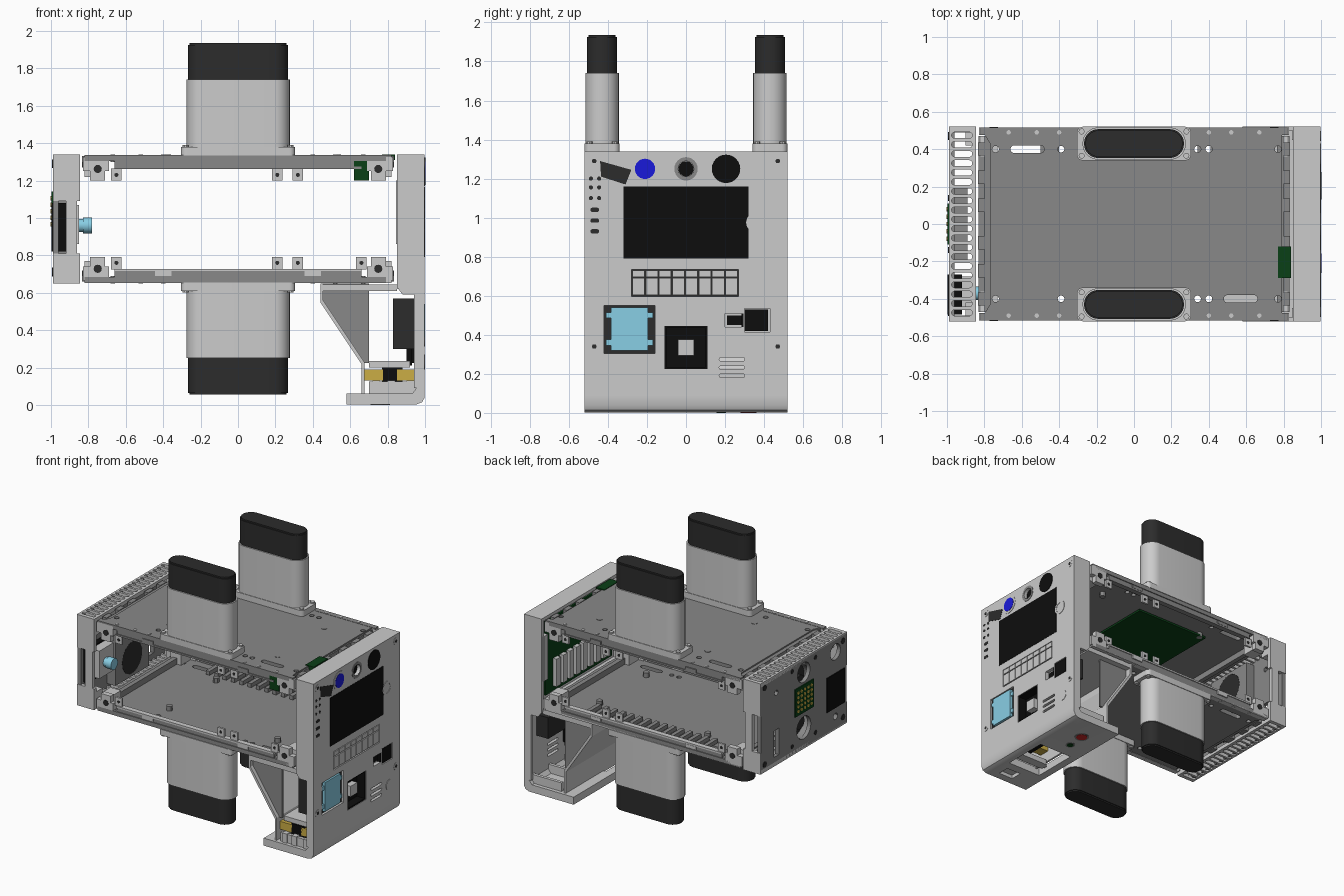
import bpy, bmesh, math
from mathutils import Vector

if "Cube" in bpy.data.objects:
    bpy.data.objects.remove(bpy.data.objects["Cube"])

def mat(name, r, g, b):
    m = bpy.data.materials.new(name)
    m.diffuse_color = (r, g, b, 1)
    m.use_nodes = True
    m.node_tree.nodes["Principled BSDF"].inputs["Base Color"].default_value = m.diffuse_color
    return m

DARK = mat("dark_grey", .25, .25, .25)
CHAR = mat("charcoal", .025, .025, .025)
BLACK = mat("black", .004, .004, .004)
CYAN = mat("cyan", .25, .62, .78)
BLUE = mat("blue", .01, .01, .7)
GREEN = mat("board_green", .003, .05, .008)
GOLD = mat("gold", .6, .42, .06)
RED = mat("red", .6, .02, .02)

# Every solid is a 2D profile swept along an axis: (points, axis, start, end)
def box(x0, x1, y0, y1, z0, z1):
    return ([(x0, y0), (x1, y0), (x1, y1), (x0, y1)], 'z', z0, z1)

def cyl(u, v, r, axis, a, b, n=24):
    return ([(u + r*math.cos(2*math.pi*i/n), v + r*math.sin(2*math.pi*i/n)) for i in range(n)], axis, a, b)

def rrect(u0, u1, v0, v1, r, axis, a, b, n=8):
    pts = []
    for k, (cu, cv) in enumerate([(u1-r, v1-r), (u0+r, v1-r), (u0+r, v0+r), (u1-r, v0+r)]):
        for i in range(n + 1):
            t = math.pi/2*(k + i/n)
            pts.append((cu + r*math.cos(t), cv + r*math.sin(t)))
    return (pts, axis, a, b)

PLACE = {'x': lambda u, v, w: (w, u, v), 'y': lambda u, v, w: (u, w, v), 'z': lambda u, v, w: (u, v, w)}

def shade(ob):
    bpy.ops.object.select_all(action='DESELECT')
    bpy.context.view_layer.objects.active = ob
    ob.select_set(True)
    bpy.ops.object.shade_smooth_by_angle(angle=math.radians(30))

def make(name, solids, material=None, flip=False):
    bm = bmesh.new()
    for pts, axis, a, b in solids:
        rings = []
        for w in (a, b):
            ring = []
            for u, v in pts:
                co = Vector(PLACE[axis](u, v, w))
                if flip:
                    co.z = 1.99 - co.z
                ring.append(bm.verts.new(co))
            rings.append(ring)
        lo, hi = rings
        n = len(pts)
        bm.faces.new(lo)
        bm.faces.new(hi)
        for i in range(n):
            bm.faces.new((lo[i], lo[(i+1) % n], hi[(i+1) % n], hi[i]))
    bmesh.ops.recalc_face_normals(bm, faces=bm.faces)
    me = bpy.data.meshes.new(name)
    bm.to_mesh(me)
    bm.free()
    ob = bpy.data.objects.new(name, me)
    bpy.context.collection.objects.link(ob)
    if material:
        me.materials.append(material)
    shade(ob)
    return ob

def cut(ob, solids, flip=False):
    c = make("cutter", solids, None, flip)
    c.hide_render = True
    m = ob.modifiers.new("cut", 'BOOLEAN')
    m.object, m.solver = c, 'EXACT'
    bpy.context.view_layer.objects.active = ob
    bpy.ops.object.modifier_move_to_index(modifier=m.name, index=0)
    bpy.ops.object.modifier_apply(modifier=m.name)
    bpy.data.objects.remove(c)
    shade(ob)

# Two mirrored decks with rails, corner brackets and stadium-shaped legs
for deck, flip in (("top", False), ("bottom", True)):
    outline = [(-.82, -.515), (.79, -.515), (.79, .515), (-.82, .515), (-.77, .43), (-.77, -.43)]
    plate = make(deck + "_plate", [(outline, 'z', 1.305, 1.335)], DARK, flip)
    holes = [cyl(x, s*.4, .018, 'z', 1.2, 1.4, 12) for s in (-1, 1) for x in (-.74, -.39, .34, .4, .77)]
    holes += [rrect(s*.57-.09, s*.57+.09, -s*.4-.02, -s*.4+.02, .019, 'z', 1.2, 1.4) for s in (-1, 1)]
    cut(plate, holes, flip)
    make(deck + "_standoffs", [cyl(x, y, .022, 'z', 1.27, 1.338, 12) for x in (-.38, .53) for y in (-.28, .28)], DARK, flip)
    make(deck + "_plate_screws", [cyl(x, s*.49, .012, 'z', 1.3, 1.34, 10) for s in (-1, 1)
         for x in (-.67, -.52, -.4, .4, .52, .67)], None, flip)
    rails, brackets, strips, fasteners = [], [], [], []
    for s in (-1, 1):
        y0, y1 = sorted((s*.475, s*.515))
        rails.append(box(-.66, .66, *sorted((s*.48, s*.508)), 1.27, 1.33))
        strips += [box(-.82, .82, y0, y1, 1.325, 1.337), box(-.66, .66, y0, y1, 1.262, 1.275)]
        strips += [box(x-.045, x+.045, y0, y1 + .002, 1.275, 1.3) for x in (-.4, .4)]
        for e in (-1, 1):
            brackets += [box(*sorted((e*.69, e*.83)), y0, y1, 1.25, 1.325),
                         box(*sorted((e*.71, e*.79)), y0, y1, 1.2, 1.25),
                         box(*sorted((e*.73, e*.82)), *sorted((s*.36, s*.47)), 1.22, 1.305)]
            fasteners += [cyl(e*.75, 1.262, .022, 'y', *sorted((s*.51, s*.518)), 12)]
        for x in (-.65, .21, .32, .66):
            brackets.append(box(x-.028, x+.028, *sorted((s*.49, s*.505)), 1.2, 1.265))
            fasteners.append(cyl(x, 1.23, .011, 'y', *sorted((s*.5, s*.507)), 10))
    # toothed cross rails at both ends
    for e in (-1, 1):
        rails += [box(*sorted((e*.765, e*.80)), -.47, .47, 1.26, 1.325), box(*sorted((e*.79, e*.832)), -.47, .47, 1.27, 1.3)]
        rails += [box(*sorted((e*.80, e*.835)), y-.035, y+.035, 1.27, 1.33) for y in (-.4, -.25, -.1, .1, .25, .4)]
    make(deck + "_rails", rails, DARK, flip)
    make(deck + "_rail_strips", strips, DARK if deck == "top" else None, flip)
    make(deck + "_brackets", brackets, None, flip)
    make(deck + "_bracket_fasteners", fasteners, CHAR, flip)
    for side, s in (("front", -1), ("back", 1)):
        y = s*.43
        make(f"{deck}_{side}_leg_flange", [rrect(-.305, .305, y-.09, y+.09, .03, 'z', 1.335, 1.38)]
             + [cyl(e*.28, y + d*.065, .016, 'z', 1.37, 1.39, 10) for e in (-1, 1) for d in (-1, 1)], None, flip)
        make(f"{deck}_{side}_leg_sleeve", [rrect(-.275, .277, y-.086, y+.086, .084, 'z', 1.37, 1.74)], None, flip)
        make(f"{deck}_{side}_leg_cap", [rrect(-.267, .267, y-.077, y+.077, .076, 'z', 1.73, 1.925),
             rrect(-.26, .26, y-.07, y+.07, .069, 'z', 1.925, 1.935)], CHAR, flip)

# Circuit boards and tray ribs inside
make("deck_board", [box(-.42, .2, -.3, .3, 1.27, 1.285)], GREEN)
make("corner_boards", [box(.62, .70, -.51, -.495, 1.2, 1.33), box(.77, .84, -.29, -.12, 1.31, 1.34)], GREEN)
make("tray_ribs", [box(-.5 + i*.07, -.47 + i*.07, .33, .46, .69, .72) for i in range(15)], DARK)

# Control panel on the right end
face = make("control_panel_face", [box(.955, .998, -.52, .52, .09, 1.34)])
cut(face, [box(.9, 1.1, -.11, .11, .225, .445), box(.97, 1.1, .3, .43, .415, .535),
           box(.97, 1.1, .2, .295, .44, .51), box(.975, 1.1, -.42, -.16, .305, .55),
           box(.98, 1.1, -.28, .27, .595, .735), cyl(0, 1.25, .04, 'x', .97, 1.1)]
    + [rrect(.17, .3, z-.009, z+.009, .008, 'x', .9, 1.1, 3) for z in (.19, .232, .275)])
make("face_vents", [rrect(-.49, -.445, z-.011, z+.011, .01, 'x', .99, 1, 3) for z in (.93, .985, 1.04)]
    + [cyl(y, z, .011, 'x', .99, 1, 10) for y in (-.487, -.445) for z in (1.1, 1.155, 1.2)], CHAR)
shell = [box(.85, .998, -.52, .52, 1.315, 1.34), box(.85, .96, -.5, .5, .62, .64)]
for s in (-1, 1):
    y = sorted((s*.495, s*.52))
    shell += [([(.85, .63), (.88, .59), (.96, .59), (.96, 1.32), (.85, 1.32)], 'y', *y),
              box(.845, .9, *sorted((s*.45, s*.5)), .86, 1.2)]
    shell.append(box(.94, .96, *y, .09, .59))
make("control_panel_shell", shell)
make("control_panel_inner_board", [box(.9, .915, -.4, .4, .7, 1.26)], GREEN)
make("inner_board_ribs", [box(.87, .905, -.3 + i*.08, -.25 + i*.08, .74, .95) for i in range(8)])
make("control_panel_screws", [cyl(y, z, .027, 'x', .99, 1.0, 16) for y in (-.47, .47) for z in (.34, 1.29)])
make("screw_sockets", [cyl(y, z, .013, 'x', .99, 1.001, 6) for y in (-.47, .47) for z in (.34, 1.29)], CHAR)
make("screen", [box(.99, 1, -.32, .32, .79, 1.16)], BLACK)
make("dial_bezels", [cyl(-.21, 1.25, .07, 'x', .99, 1.001), cyl(.39, .23, .04, 'x', .99, 1.001)])
make("blue_lens", [cyl(-.21, 1.25, .052, 'x', .99, 1.003)], BLUE)
ring = make("centre_socket_ring", [cyl(0, 1.25, .06, 'x', .985, 1.001)], DARK)
cut(ring, [cyl(0, 1.25, .041, 'x', .9, 1.1)])
make("round_sockets", [cyl(.205, 1.25, .073, 'x', .99, 1.002), cyl(0, 1.25, .039, 'x', .96, .975)], BLACK)
make("pointer_window", [([(-.44, 1.29), (-.28, 1.245), (-.31, 1.17), (-.435, 1.21)], 'x', .99, 1)], CHAR)
ring = make("thumb_ring", [cyl(.36, .975, .052, 'x', .99, 1.001)])
cut(ring, [cyl(.36, .975, .038, 'x', .9, 1.1)])
make("key_row_backing", [box(.975, .984, -.28, .27, .595, .735)], CHAR)
make("key_row", [box(.98, .998, -.274 + i*.068, -.212 + i*.068, z0, z1)
     for i in range(8) for z0, z1 in ((.603, .69), (.697, .73))])
make("button_frame", [box(.97, .98, -.42, -.16, .305, .55)], CHAR)
make("cyan_button", [box(.975, 1, -.385, -.195, .32, .54)]
     + [box(.975, .995, y-.02, y+.02, z-.015, z+.015) for y in (-.39, -.19) for z in (.36, .5)], CYAN)
make("sensor_well", [box(.9, .93, -.13, .13, .21, .46), box(.93, .995, -.11, -.1, .225, .445), box(.93, .995, .1, .11, .225, .445),
     box(.93, .995, -.1, .1, .225, .235), box(.93, .995, -.1, .1, .435, .445)], BLACK)
make("sensor_chip", [box(.93, .975, -.04, .04, .295, .375)])
make("card_slot", [box(.965, .975, .21, .42, .45, .5), box(.97, .995, .285, .42, .42, .53)], BLACK)

# Foot of the control panel with handle ribs and connectors
foot = make("foot", [([(.58, .003), (.955, .003), (.985, .015), (.998, .04), (.998, .09), (.955, .09), (.93, .06), (.58, .06)], 'y', -.52, .52)])
cut(foot, [box(.64, .92, -.3, .05, -.1, .2), box(.76, .88, -.46, -.37, -.1, .03)])
make("foot_ribs", [box(.7, .95, y-.012, y+.012, .05, .125) for y in (-.48, -.33, .09, .28, .48)]
     + [box(x-.02, x+.02, -.5, -.44, .05, .13) for x in (.74, .82, .92)]
     + [box(.7, .92, -.45, .05, .2, .235)])
make("foot_handle", [rrect(.66, .92, -.24, -.17, .034, 'z', .02, .06)])
make("gold_terminals", [box(x-.05, x+.05, y-.04, y+.04, .13, .19) for x in (.725, .90) for y in (-.42, -.2, 0)], GOLD)
make("terminal_block", [box(.77, .88, -.46, .06, .11, .2)], BLACK)
make("internal_modules", [box(.83, .95, -.46, -.16, .3, .57), box(.85, .95, .18, .44, .4, .56)], CHAR)
make("foot_button_bezels", [cyl(.76, .32, .052, 'z', .001, .03), cyl(.75, .18, .034, 'z', .001, .03)], DARK)
make("red_foot_button", [cyl(.76, .32, .04, 'z', 0, .03)], RED)
make("green_foot_button", [cyl(.75, .18, .024, 'z', 0, .03)], GREEN)

# Sloping gusset between the foot and the bottom deck
side = [(.45, .65), (.45, .555), (.665, .225), (.70, .225), (.70, .65)]
make("gusset_web", [([(.44, .65), (.44, .55), (.66, .22), (.66, .05), (.675, .05), (.675, .23), (.455, .56), (.455, .65)], 'y', -.5, .5)])
make("gusset_sides", [(side, 'y', -.47, -.455), (side, 'y', .44, .455)], DARK)
make("gusset_top", [box(.44, .85, -.5, .5, .61, .645)])

# Vented fan panel on the left end
fan_face = make("fan_panel_face", [box(-.99, -.96, -.515, .515, .66, 1.33)], DARK)
cut(fan_face, [cyl(0, 1.23, .075, 'x', -1.1, -.9), cyl(0, .81, .085, 'x', -1.1, -.9), cyl(-.38, 1.24, .06, 'x', -1.1, -.9),
               cyl(.33, 1.2, .02, 'x', -1.1, -.9, 12), box(-1.1, -.9, .3, .36, .72, .92), cyl(-.38, .75, .025, 'x', -1.1, -.9, 12)])
for name, z0, z1 in (("top", 1.31, 1.34), ("bottom", .65, .68)):
    vent = make("fan_panel_" + name, [box(-.99, -.845, -.52, .52, z0, z1)])
    cut(vent, [rrect(-.975, -.865, -.475 + i*.05 - .016, -.475 + i*.05 + .016, .015, 'z', z0-.1, z1+.1, 4) for i in range(20)])
posts = []
for s in (-1, 1):
    y = sorted((s*.49, s*.52))
    posts += [box(-.99, -.845, *y, 1.09, 1.32), box(-.99, -.845, *y, .67, .81), box(-.92, -.86, *y, .8, 1.1)]
    posts += [box(-.9, -.845, *sorted((s*.42, s*.49)), z, z+.1) for z in (.68, 1.21)]
make("fan_panel_posts", posts)
fans = make("fan_housings", [box(-.96, -.89, -.2, .2, .7, 1.29)], DARK)
cut(fans, [cyl(0, 1.15, .12, 'x', -1.1, -.8), cyl(0, .84, .12, 'x', -1.1, -.8)])
make("fan_hubs", [cyl(0, z, r, 'x', a, -.89) for z in (.84, 1.15) for r, a in ((.05, -.96), (.119, -.91))], CHAR)
make("power_switch", [box(-.998, -.92, -.485, -.27, .82, 1.08)], BLACK)
make("knob_mount", [box(-.92, -.85, -.45, -.28, .86, 1.07)])
make("cyan_knob", [cyl(-.37, .96, .035, 'x', -.85, -.82), cyl(-.37, .96, .042, 'x', -.83, -.78)], CYAN)
make("green_connector", [box(-.998, -.96, -.11, .11, .93, 1.14)], GREEN)
make("connector_pins", [cyl(-.08 + .04*i, .965 + .035*j, .012, 'x', -1.002, -.99, 8) for i in range(5) for j in range(5)], GOLD)
make("fan_panel_screws", [cyl(y, z, .022, 'x', -.994, -.98, 12) for y in (-.47, .47) for z in (.71, 1.29)]
     + [cyl(y, z, .016, 'x', -.994, -.98, 12) for y in (-.14, .14) for z in (.72, 1.29)], CHAR)
